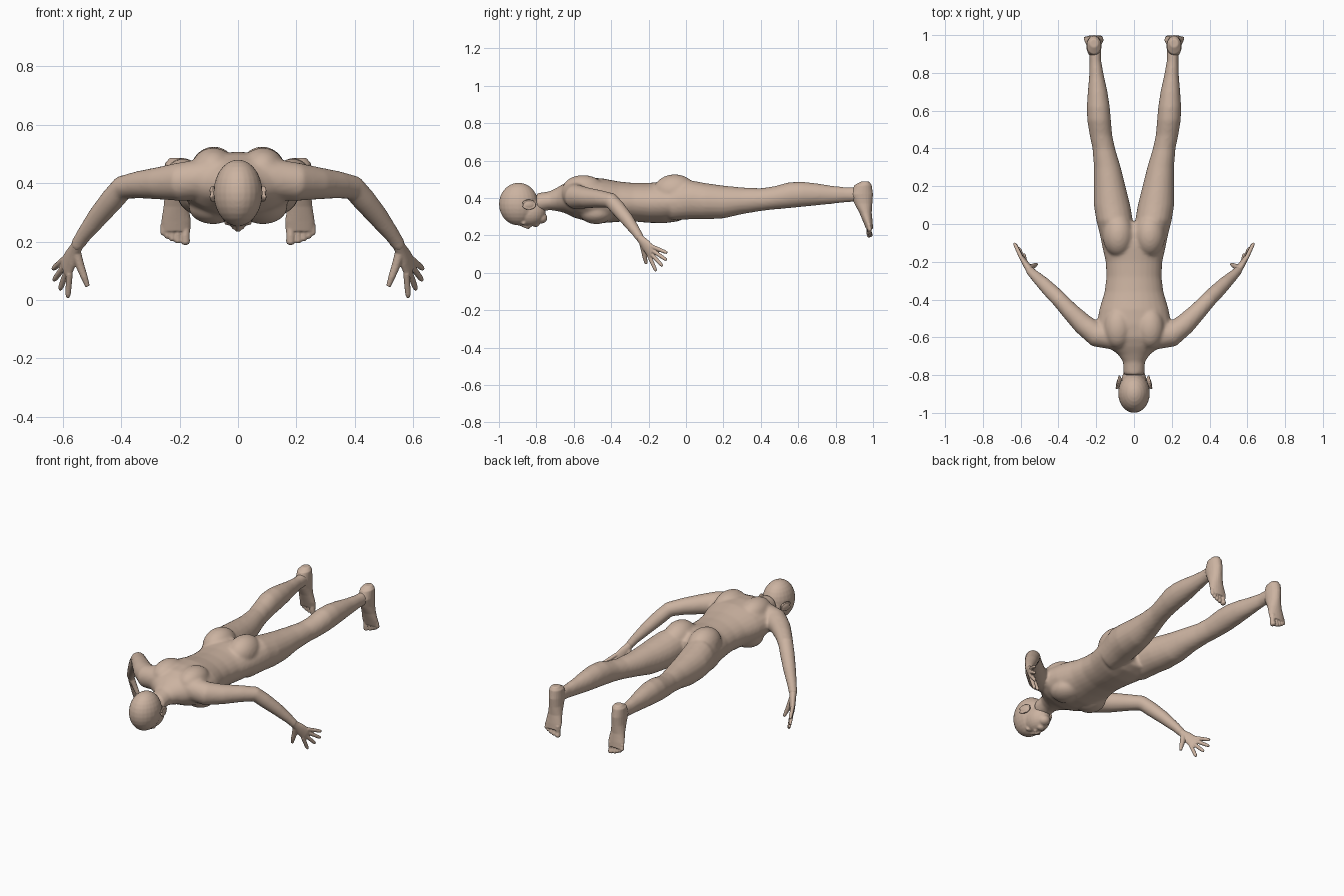
import bpy, bmesh, math
from mathutils import Vector, Matrix

if "Cube" in bpy.data.objects:
    bpy.data.objects.remove(bpy.data.objects["Cube"])

skin = bpy.data.materials.new("skin_beige")
skin.use_nodes = True
skin.diffuse_color = (0.60, 0.45, 0.355, 1)
skin.node_tree.nodes["Principled BSDF"].inputs["Base Color"].default_value = skin.diffuse_color
skin.node_tree.nodes["Principled BSDF"].inputs["Roughness"].default_value = 0.8


def loft(bm, rings, n=20):
    """Closed tube through elliptical rings, each (centre, half axis, half axis)."""
    loops = []
    for c, u, v in rings:
        angles = [2 * math.pi * i / n for i in range(n)]
        loops.append([bm.verts.new(c + u * math.cos(a) + v * math.sin(a)) for a in angles])
    for a, b in zip(loops, loops[1:]):
        for i in range(n):
            j = (i + 1) % n
            bm.faces.new((a[i], a[j], b[j], b[i]))
    bm.faces.new(loops[0][::-1])
    bm.faces.new(loops[-1])


def limb(bm, stations, ref=(1, -1, 0)):
    """Round tube along points, each (point, radius)."""
    pts = [Vector(p) for p, r in stations]
    rings = []
    for i, (p, r) in enumerate(stations):
        t = (pts[min(i + 1, len(pts) - 1)] - pts[max(i - 1, 0)]).normalized()
        u = t.cross(Vector(ref)).normalized()
        rings.append((pts[i], u * r, t.cross(u) * r))
    loft(bm, rings)


def ball(bm, centre, radii, tilt=0):
    m = (Matrix.Translation(centre) @ Matrix.Rotation(tilt, 4, 'Z')
         @ Matrix.Diagonal((*radii, 1)))
    bmesh.ops.create_uvsphere(bm, u_segments=24, v_segments=14, radius=1, matrix=m)


def mirror_copy(bm):
    geom = bmesh.ops.duplicate(bm, geom=bm.verts[:] + bm.edges[:] + bm.faces[:])["geom"]
    for e in geom:
        if isinstance(e, bmesh.types.BMVert):
            e.co.x *= -1


def finish(name, bm, voxel, smooth, flip=False):
    """Fuse the overlapping volumes into one soft skin."""
    if flip:
        for v in bm.verts:
            v.co.x *= -1
    bmesh.ops.recalc_face_normals(bm, faces=bm.faces[:])
    me = bpy.data.meshes.new(name)
    bm.to_mesh(me)
    bm.free()
    me.materials.append(skin)
    ob = bpy.data.objects.new(name, me)
    bpy.context.scene.collection.objects.link(ob)
    r = ob.modifiers.new("fuse", 'REMESH')
    r.mode = 'VOXEL'
    r.voxel_size = voxel
    r.use_smooth_shade = True
    s = ob.modifiers.new("soften", 'SMOOTH')
    s.factor = 0.5
    s.iterations = smooth
    me.polygons.foreach_set("use_smooth", [True] * len(me.polygons))
    return ob


def along_y(y, x0, x1, top, bottom):
    return (Vector(((x0 + x1) / 2, y, (top + bottom) / 2)),
            Vector(((x1 - x0) / 2, 0, 0)), Vector((0, 0, (top - bottom) / 2)))


# Body: legs, arms and paired muscles on one side, then mirrored
bm = bmesh.new()
leg = [(-.08, .01, .175, .47, .28), (.02, .006, .2, .495, .285), (.1, .02, .213, .48, .285),
       (.2, .045, .213, .466, .29), (.3, .07, .212, .456, .313), (.4, .1, .22, .452, .33),
       (.47, .115, .235, .462, .338), (.55, .122, .248, .484, .345), (.62, .128, .25, .487, .352),
       (.7, .14, .245, .478, .36), (.78, .158, .238, .465, .368), (.86, .173, .235, .457, .377),
       (.94, .175, .24, .458, .38)]
loft(bm, [along_y(*s) for s in leg])
limb(bm, [((.08, -.6, .42), .07), ((.2, -.585, .405), .066), ((.27, -.53, .4), .056),
          ((.34, -.46, .395), .047), ((.395, -.4, .385), .042), ((.43, -.365, .345), .041),
          ((.48, -.315, .285), .036), ((.53, -.268, .22), .027), ((.556, -.242, .18), .023)])
ball(bm, (.083, -.06, .435), (.083, .115, .091))     # buttock
ball(bm, (.085, -.55, .45), (.075, .11, .072))       # shoulder blade
ball(bm, (.085, -.48, .32), (.085, .09, .06))        # chest
mirror_copy(bm)

# Torso and neck
torso = [(-.8, .055, .425, .32), (-.73, .058, .435, .335), (-.69, .085, .455, .33),
         (-.65, .14, .478, .32), (-.6, .185, .5, .295), (-.53, .197, .508, .275),
         (-.45, .183, .505, .265), (-.36, .156, .488, .272), (-.28, .146, .48, .274),
         (-.2, .15, .48, .267), (-.12, .168, .488, .264), (-.04, .185, .485, .275),
         (.01, .15, .45, .3)]
loft(bm, [along_y(y, -w, w, t, b) for y, w, t, b in torso], 28)
finish("body", bm, .009, 6)

# Head, face down
bm = bmesh.new()
ball(bm, (0, -.895, .367), (.084, .105, .114))       # skull
ball(bm, (0, -.835, .325), (.067, .085, .077))       # face
ball(bm, (0, -.775, .293), (.034, .034, .03))        # chin
ball(bm, (0, -.803, .262), (.024, .02, .018))        # mouth
limb(bm, [((0, -.885, .258), .008), ((0, -.86, .25), .011), ((0, -.835, .245), .014)], (1, 0, 0))
for s in (-1, 1):
    ball(bm, (s * .031, -.868, .266), (.018, .013, .011))   # eye
    ball(bm, (s * .014, -.834, .25), (.009, .01, .008))     # nostril
finish("head", bm, .005, 4)

for side, flip in (("left", False), ("right", True)):
    # Ear: a thin shell with a raised rim
    bm = bmesh.new()
    ball(bm, (.081, -.84, .362), (.012, .034, .022), .25)
    limb(bm, [((.086 - .008 * math.cos(a), -.84 + .034 * math.cos(a), .364 + .023 * math.sin(a)), .005)
              for a in [math.pi * (-.9 + .15 * i) for i in range(13)]], (1, 0, 0))
    finish(side + "_ear", bm, .003, 2, flip)

    # Hand: flat palm, four fingers and a thumb
    bm = bmesh.new()
    wrist, knuckles = Vector((.55, -.248, .188)), Vector((.59, -.183, .108))
    across = Vector((.022, .02, .055)).normalized()
    normal = across.cross(knuckles - wrist).normalized()
    for_palm = [(-.1, .022, .021), (.2, .024, .019), (.55, .033, .017), (.9, .037, .014), (1.05, .034, .011)]
    loft(bm, [(wrist.lerp(knuckles, t), across * w, normal * h) for t, w, h in for_palm])
    tips = [(.583, -.16, .008), (.61, -.125, .035), (.631, -.103, .067), (.634, -.1, .106)]
    for i, tip in enumerate(tips):
        base = wrist.lerp(knuckles, .9) + across * (-.027 + .018 * i)
        tip = Vector(tip)
        limb(bm, [(base, .011), (base.lerp(tip, .5), .0105), (base.lerp(tip, .85), .0095), (tip, .006)])
    limb(bm, [((.555, -.235, .165), .017), ((.54, -.225, .115), .0145),
              ((.527, -.22, .08), .012), ((.515, -.212, .047), .008)])
    finish(side + "_hand", bm, .0035, 3, flip)

    # Foot: heel up, toes pointing down
    bm = bmesh.new()
    foot = [(.487, .022, .935, .98), (.468, .038, .9, .993), (.42, .04, .88, 1.0),
            (.37, .038, .9, .996), (.32, .043, .927, .993), (.27, .051, .948, .998),
            (.235, .049, .962, 1.0)]
    loft(bm, [(Vector((.212, (a + b) / 2, z)), Vector((w, 0, 0)), Vector((0, (b - a) / 2, 0)))
              for z, w, a, b in foot])
    toes = [(.18, .19, .016), (.206, .195, .012), (.225, .202, .0115), (.242, .211, .011), (.256, .222, .0105)]
    for x, z, r in toes:
        limb(bm, [((x, .98, .26), r), ((x, .978, z + .03), r * .9), ((x, .983, z + .008), r), ((x, .985, z), r * .6)],
             (1, 0, 0))
    finish(side + "_foot", bm, .004, 3, flip)
